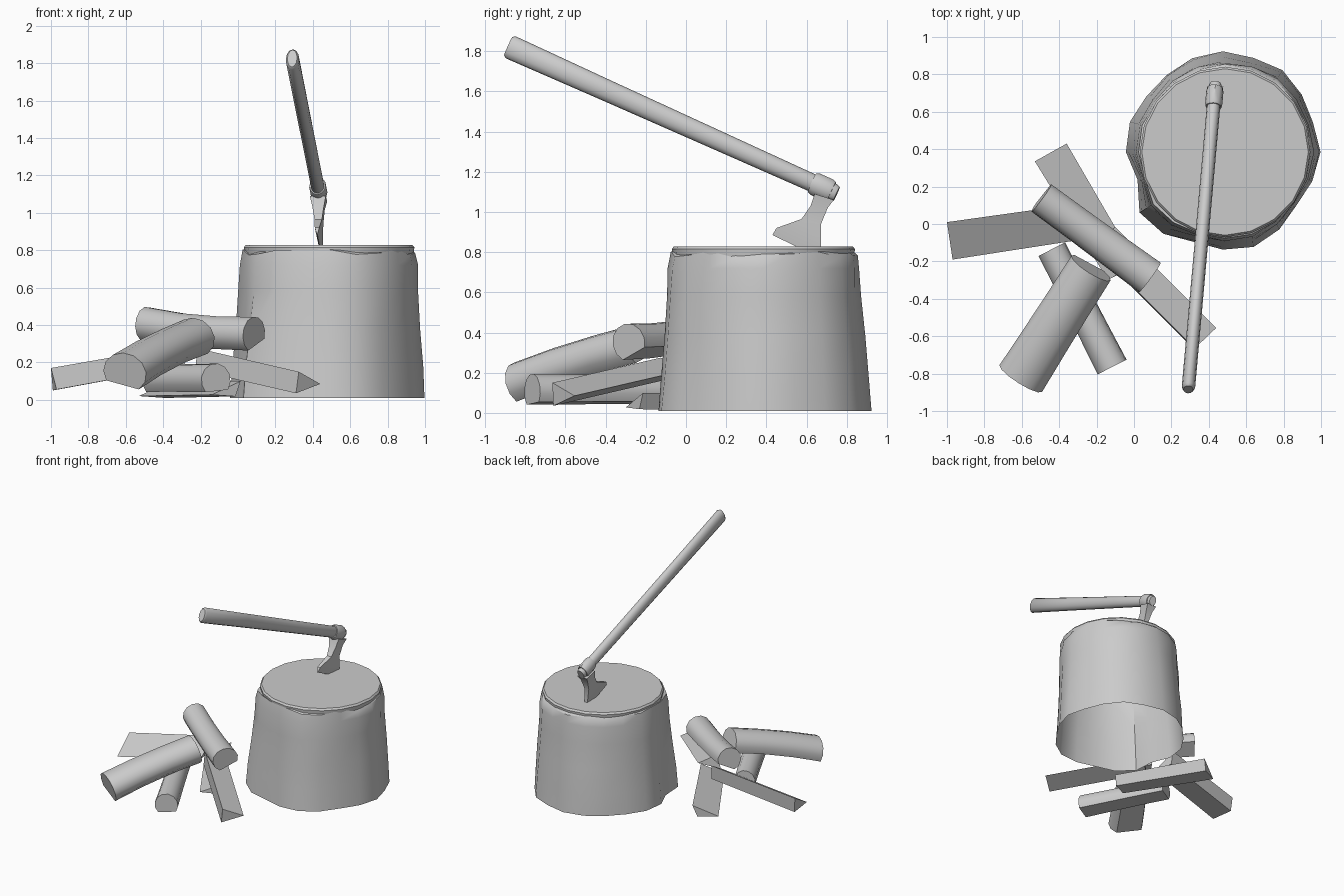
import bpy, bmesh, math, random
from mathutils import Vector

if "Cube" in bpy.data.objects:
    bpy.data.objects.remove(bpy.data.objects["Cube"])

random.seed(4)


def loft(name, rings, caps=(True, True), angle=35):
    """Skin equal-length rings of points into one object."""
    bm = bmesh.new()
    vs = [[bm.verts.new(p) for p in r] for r in rings]
    n = len(rings[0])
    for a, b in zip(vs, vs[1:]):
        for i in range(n):
            j = (i + 1) % n
            bm.faces.new((a[i], a[j], b[j], b[i]))
    if caps[0]:
        bm.faces.new(vs[0][::-1])
    if caps[1]:
        bm.faces.new(vs[-1])
    bmesh.ops.recalc_face_normals(bm, faces=bm.faces)
    me = bpy.data.meshes.new(name)
    bm.to_mesh(me)
    bm.free()
    ob = bpy.data.objects.new(name, me)
    bpy.context.collection.objects.link(ob)
    bpy.ops.object.select_all(action='DESELECT')
    ob.select_set(True)
    bpy.context.view_layer.objects.active = ob
    if angle:
        bpy.ops.object.shade_smooth_by_angle(angle=math.radians(angle))
    return ob


def along(p0, p1, stations, section):
    """Rings along an axis; stations are (t, side scale, up scale, lift)."""
    p0, p1 = Vector(p0), Vector(p1)
    d = (p1 - p0).normalized()
    side = d.cross(Vector((0, 0, 1))).normalized()
    up = side.cross(d)
    return [[p0.lerp(p1, t) + side * x * sx + up * (y * sy + lift) for x, y in section]
            for t, sx, sy, lift in stations]


def circle(n):
    return [(math.cos(math.tau * i / n), math.sin(math.tau * i / n)) for i in range(n)]


# Stump bark: wavy outline, flared foot, ragged rim, open underside
outline = [.524, .508, .525, .538, .527, .538, .53, .512, .503, .52,
           .52, .478, .548, .54, .505, .522, .53, .512, .483, .5]
N = len(outline)
TOP = .465


def bark_ring(z, wave, base, jag=0):
    # wave fades the foot outline into an even circle
    ring = []
    for i, r in enumerate(outline):
        a = math.tau * i / N
        rr = base + (r - .519) * wave + random.uniform(-.004, .004)
        cx = .475 + .012 * z / .83
        ring.append((cx + rr * math.cos(a), .385 + rr * math.sin(a),
                     z + random.uniform(-jag, jag)))
    return ring


loft("stump_bark", [bark_ring(.01, 1, .519), bark_ring(.18, .95, .508),
                    bark_ring(.38, .8, .493), bark_ring(.58, .5, .479),
                    bark_ring(.72, .4, .472), bark_ring(.79, .3, .462, .018),
                    bark_ring(.80, .2, .44, .012)], (False, False))

# Stump cut top
loft("stump_top", [[(.487 + r * x, .385 + r * y, z) for x, y in circle(N)]
                   for r, z in ((.45, .77), (.456, .815), (.445, .829))], (False, True))

# Axe handle: oval, thicker at the grip end
H0, H1 = (.29, -.885, 1.825), (.436, .75, 1.09)
loft("axe_handle", along(H0, H1, [(0, .026, .05, 0), (.008, .036, .06, 0), (.3, .036, .054, 0),
                                  (.7, .036, .048, 0), (.99, .036, .044, 0), (1, .03, .038, 0)],
                         circle(12)), angle=45)

# Axe eye: collar round the handle
loft("axe_eye", along(H0, H1, [(.925, .043, .052, 0), (.935, .046, .058, 0),
                               (.975, .046, .058, 0), (.985, .042, .052, 0)], circle(12)))

# Axe blade: rows of (rear y, z, front y, z, half thickness), sunk in the stump
rows = [(.64, 1.09, .735, 1.06, .043), (.62, 1.03, .705, 1.02, .03),
        (.575, .965, .672, .94, .02), (.45, .92, .672, .83, .012),
        (.43, .885, .68, .765, .0015)]


def on_blade(y, z, t):
    return (.43 + .066 * (y - .7) - .05 * (z - 1.1) + t, y, z)


loft("axe_blade", [[on_blade(a, b, t), on_blade(c, d, t), on_blade(c, d, -t), on_blade(a, b, -t)]
                   for a, b, c, d, t in rows])


# Round logs with one split flat side
def log(name, p0, p1, sx, sy, roll, bend):
    sec = [(math.cos(a), math.sin(a)) for a in
           (math.radians(-40 + i * 260 / 9) for i in range(10))]
    c, s = math.cos(roll), math.sin(roll)
    sec = [(x * c - y * s, x * s + y * c) for x, y in sec]
    stations = [(0, sx, sy, 0), (.33, sx * .96, sy * .97, bend),
                (.67, sx * .93, sy * .95, bend), (1, sx * .92, sy * .98, 0)]
    loft(name, along(p0, p1, stations, sec))


log("log_left", (-.605, -.825, .145), (-.23, -.235, .335), .135, .11, -.3, .012)
log("log_top", (.085, -.285, .35), (-.495, .14, .405), .1, .095, .45, -.012)
log("log_bottom", (-.118, -.765, .105), (-.44, -.135, .105), .088, .09, .1, 0)


# Split wedges: triangular end swept to the other end
def wedge(name, tri, move, scale=1):
    far = sum((Vector(p) for p in tri), Vector()) / 3
    end = [far + (Vector(p) - far) * scale + Vector(move) for p in tri]
    loft(name, [[Vector(p) for p in tri], end], angle=0)


wedge("wedge_right", [(.31, -.66, .035), (.44, -.555, .085), (.325, -.665, .15)], (-.54, .54, .125))
wedge("wedge_left", [(-1, .01, .17), (-.97, -.19, .055), (-.99, .0, .05)], (.69, .1, .125), .95)
wedge("wedge_back", [(-.53, .335, .02), (-.36, .43, .1), (-.39, .41, .01)], (.38, -.64, .005), .9)
